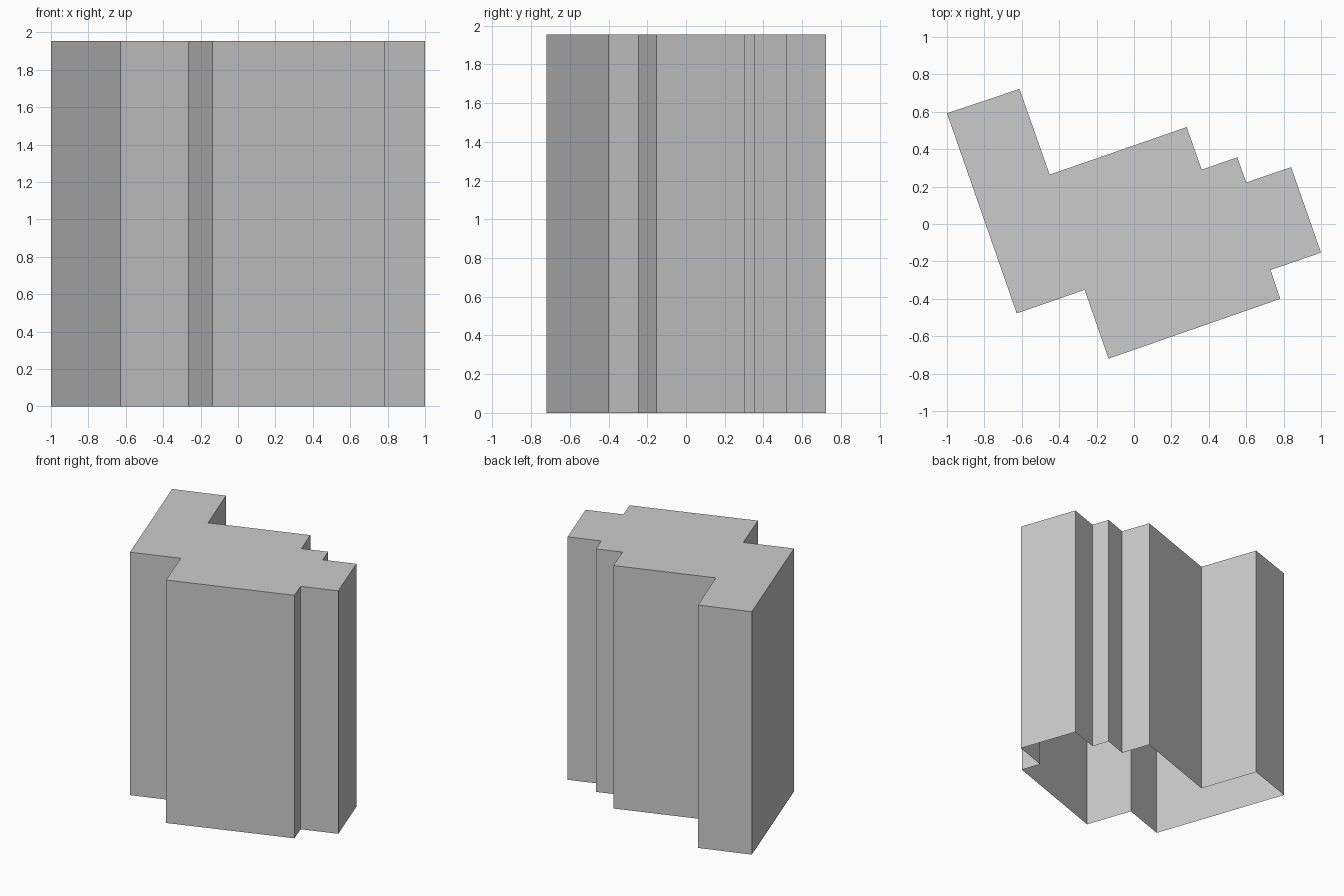
import bpy, bmesh

if "Cube" in bpy.data.objects:
    bpy.data.objects.remove(bpy.data.objects["Cube"])

HEIGHT = 1.954

# Footprint of the building, counter-clockwise from the front left corner
footprint = [
    (-0.627, -0.478), (-0.264, -0.352), (-0.136, -0.72), (0.782, -0.4),
    (0.73, -0.246), (1.0, -0.153), (0.84, 0.304), (0.6, 0.222),
    (0.552, 0.357), (0.362, 0.29), (0.282, 0.518), (-0.451, 0.264),
    (-0.612, 0.722), (-1.0, 0.592),
]

# Flat roof and walls: a hollow shell, open underneath
bm = bmesh.new()
base = [bm.verts.new((x, y, 0)) for x, y in footprint]
top = [bm.verts.new((x, y, HEIGHT)) for x, y in footprint]
for i in range(len(base)):
    j = (i + 1) % len(base)
    bm.faces.new((base[i], base[j], top[j], top[i]))
bm.faces.new(top)

mesh = bpy.data.meshes.new("building_block")
bm.to_mesh(mesh)
bm.free()
bpy.context.collection.objects.link(bpy.data.objects.new("building_block", mesh))
